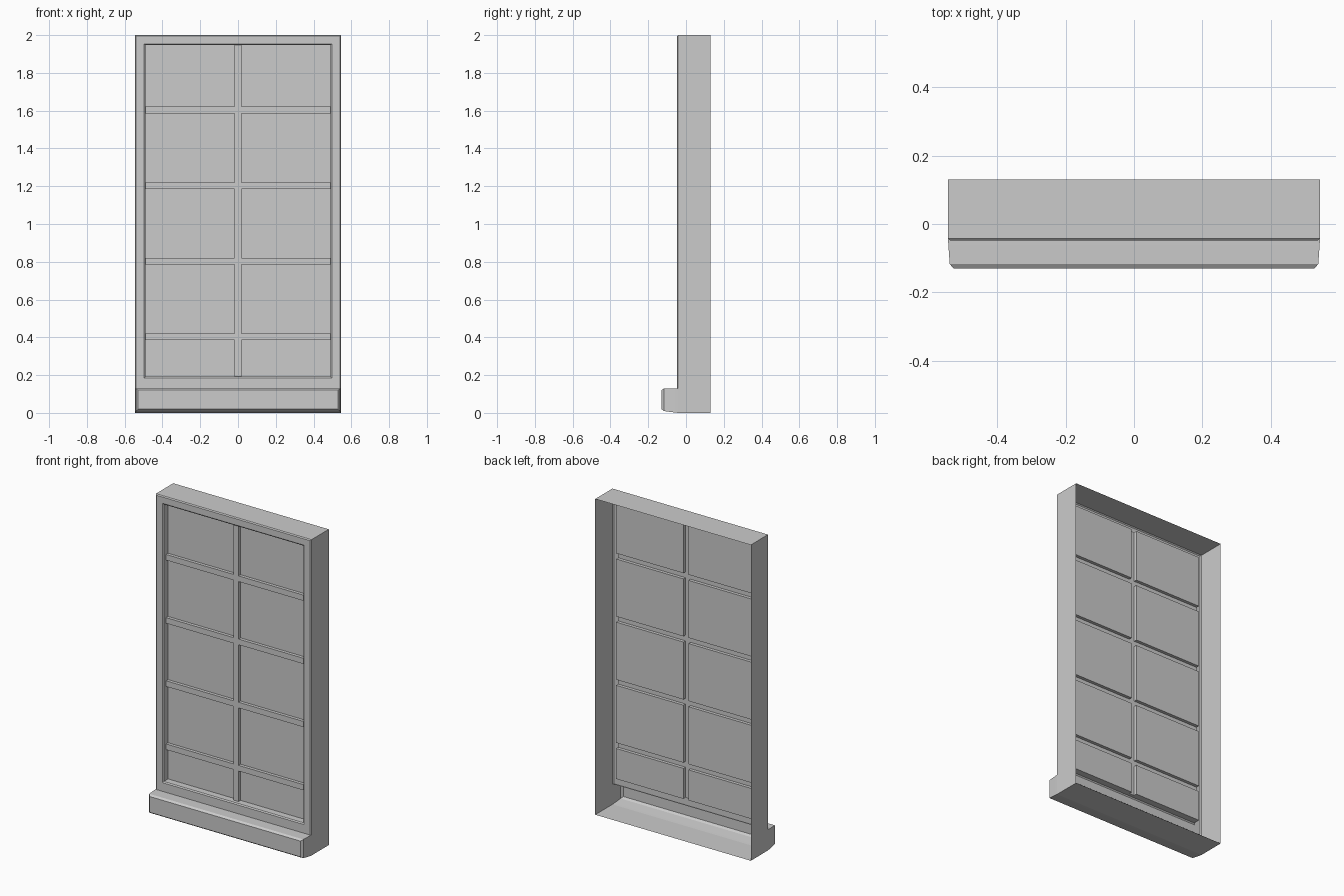
import bpy, bmesh

if "Cube" in bpy.data.objects:
    bpy.data.objects.remove(bpy.data.objects["Cube"])


def loft(bm, rings, cap=False):
    """Skin rectangular rings (y, x0, x1, z0, z1); the last may be closed."""
    prev = None
    for y, x0, x1, z0, z1 in rings:
        cur = [bm.verts.new((x, y, z)) for x, z in
               ((x0, z0), (x1, z0), (x1, z1), (x0, z1))]
        if prev:
            for i in range(4):
                j = (i + 1) % 4
                bm.faces.new((prev[i], prev[j], cur[j], cur[i]))
        prev = cur
    if cap:
        bm.faces.new(prev)


def make_object(name, bm):
    bmesh.ops.remove_doubles(bm, verts=bm.verts, dist=0.0005)
    mesh = bpy.data.meshes.new(name)
    bm.to_mesh(mesh)
    bm.free()
    obj = bpy.data.objects.new(name, mesh)
    bpy.context.collection.objects.link(obj)
    return obj


def sym(y, hx, z0, z1):
    return (y, -hx, hx, z0, z1)


W, BACK, EDGE, FRONT = 0.545, 0.13, -0.042, -0.048
SILL_TOP = 0.13
OX, OZ0, OZ1 = 0.49, 0.192, 1.947      # glazed opening
BAR_Y, GLASS_Y, BAR = -0.02, 0.0, 0.018

# Outer casing, open at the back
bm = bmesh.new()
loft(bm, [sym(BACK, W, 0, 2), sym(EDGE, W, 0, 2)])
make_object("casing", bm)

# Front frame: chamfered rim, flat face and reveal
bm = bmesh.new()
loft(bm, [sym(EDGE, W, SILL_TOP, 2),
          sym(FRONT, W - 0.006, SILL_TOP, 1.994),
          sym(FRONT, OX + 0.007, OZ0 - 0.007, OZ1 + 0.007),
          sym(EDGE, OX, OZ0, OZ1),
          sym(BAR_Y, OX, OZ0, OZ1)])
make_object("front_frame", bm)

# Hollow sill with tapered, chamfered nose
bm = bmesh.new()
loft(bm, [sym(EDGE, W, 0, SILL_TOP),
          sym(-0.06, W - 0.001, 0.002, SILL_TOP),
          sym(-0.117, 0.54, 0.01, SILL_TOP - 0.001),
          sym(-0.13, 0.529, 0.02, SILL_TOP - 0.01)], cap=True)
make_object("sill", bm)

# Glazing bars and the recessed panes between them
xs = [-OX, -BAR, BAR, OX]
zs = [OZ0]
for zc in (0.403, 0.803, 1.203, 1.603):
    zs += [zc - BAR, zc + BAR]
zs.append(OZ1)
bars, panes = bmesh.new(), bmesh.new()
for i in range(len(xs) - 1):
    for k in range(len(zs) - 1):
        cell = (xs[i], xs[i + 1], zs[k], zs[k + 1])
        if i % 2 == 0 and k % 2 == 0:
            loft(panes, [(BAR_Y, *cell), (GLASS_Y, *cell)], cap=True)
        else:
            loft(bars, [(BAR_Y, *cell)], cap=True)
make_object("glazing_bars", bars)
make_object("window_panes", panes)
